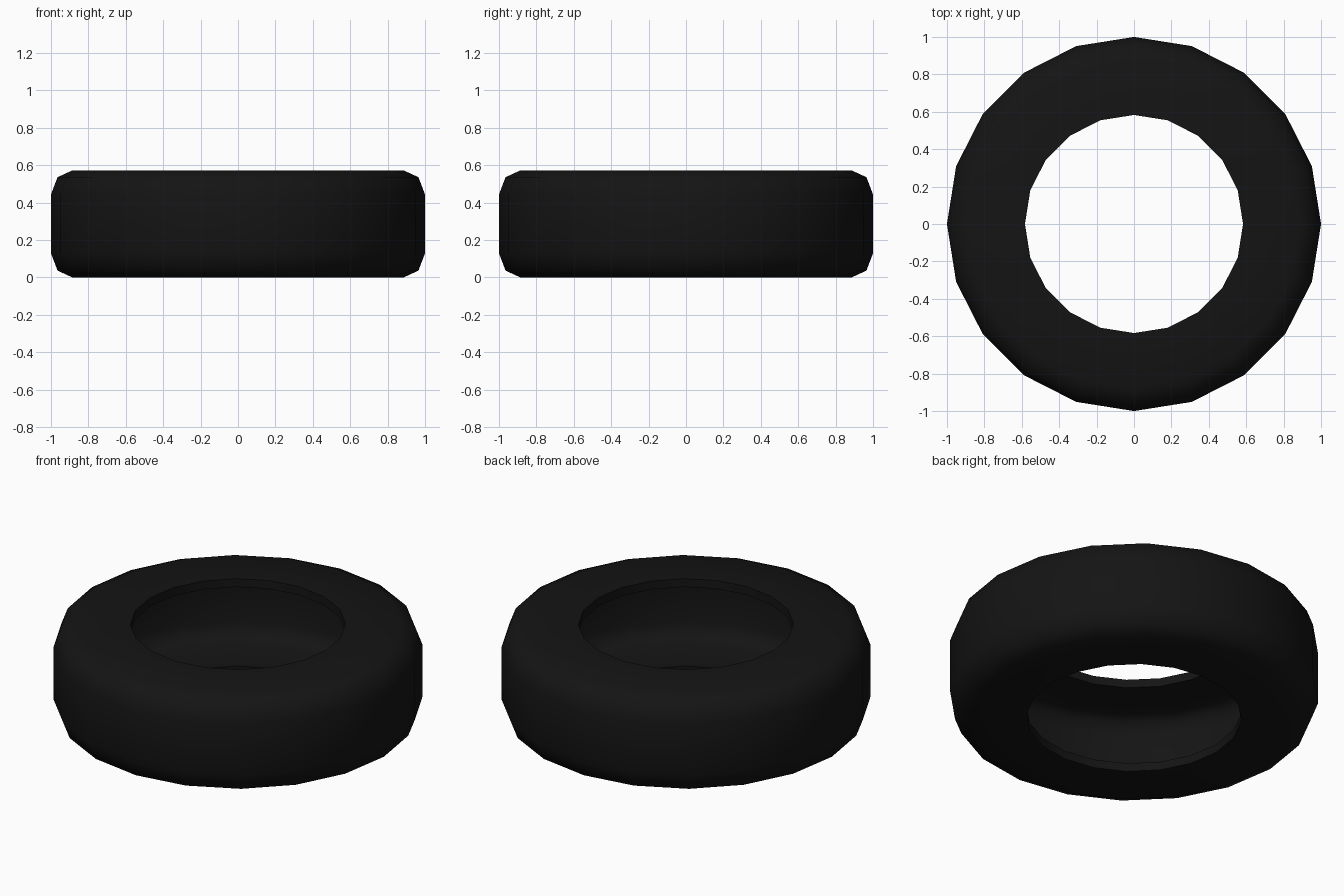
import bpy, bmesh
from math import cos, sin, pi, radians

if "Cube" in bpy.data.objects:
    bpy.data.objects.remove(bpy.data.objects["Cube"])

SIDES = 20
HEIGHT = 0.573
WALL = 0.05

# Outer skin profile (radius, z), from the bottom bead around the tread to the top bead
lower = [(0.583, 0.0), (0.885, 0.0), (0.965, 0.037), (1.0, 0.13)]
# Inner skin, one wall thickness inside the outer skin
lower_in = [(0.583, WALL), (0.875, WALL), (0.927, 0.073), (0.95, 0.14)]


def mirrored(half):
    return half + [(r, HEIGHT - z) for r, z in reversed(half)]


profile = mirrored(lower) + mirrored(lower_in)[::-1]

# Revolve the closed profile into a hollow tyre, open towards the hub
bm = bmesh.new()
rings = []
for i in range(SIDES):
    a = 2 * pi * i / SIDES
    rings.append([bm.verts.new((r * cos(a), r * sin(a), z)) for r, z in profile])
n = len(profile)
for i in range(SIDES):
    a, b = rings[i], rings[(i + 1) % SIDES]
    for j in range(n):
        k = (j + 1) % n
        bm.faces.new((a[j], b[j], b[k], a[k]))
bmesh.ops.recalc_face_normals(bm, faces=bm.faces)
mesh = bpy.data.meshes.new("tire")
bm.to_mesh(mesh)
bm.free()
tire = bpy.data.objects.new("tire", mesh)
bpy.context.collection.objects.link(tire)

# Smooth shading with crisp bead edges
bpy.context.view_layer.objects.active = tire
tire.select_set(True)
bpy.ops.object.shade_smooth_by_angle(angle=radians(60))

# Black rubber
rubber = bpy.data.materials.new("black_rubber")
rubber.diffuse_color = (0.007, 0.007, 0.007, 1)
rubber.use_nodes = True
rubber.node_tree.nodes["Principled BSDF"].inputs["Base Color"].default_value = rubber.diffuse_color
mesh.materials.append(rubber)
